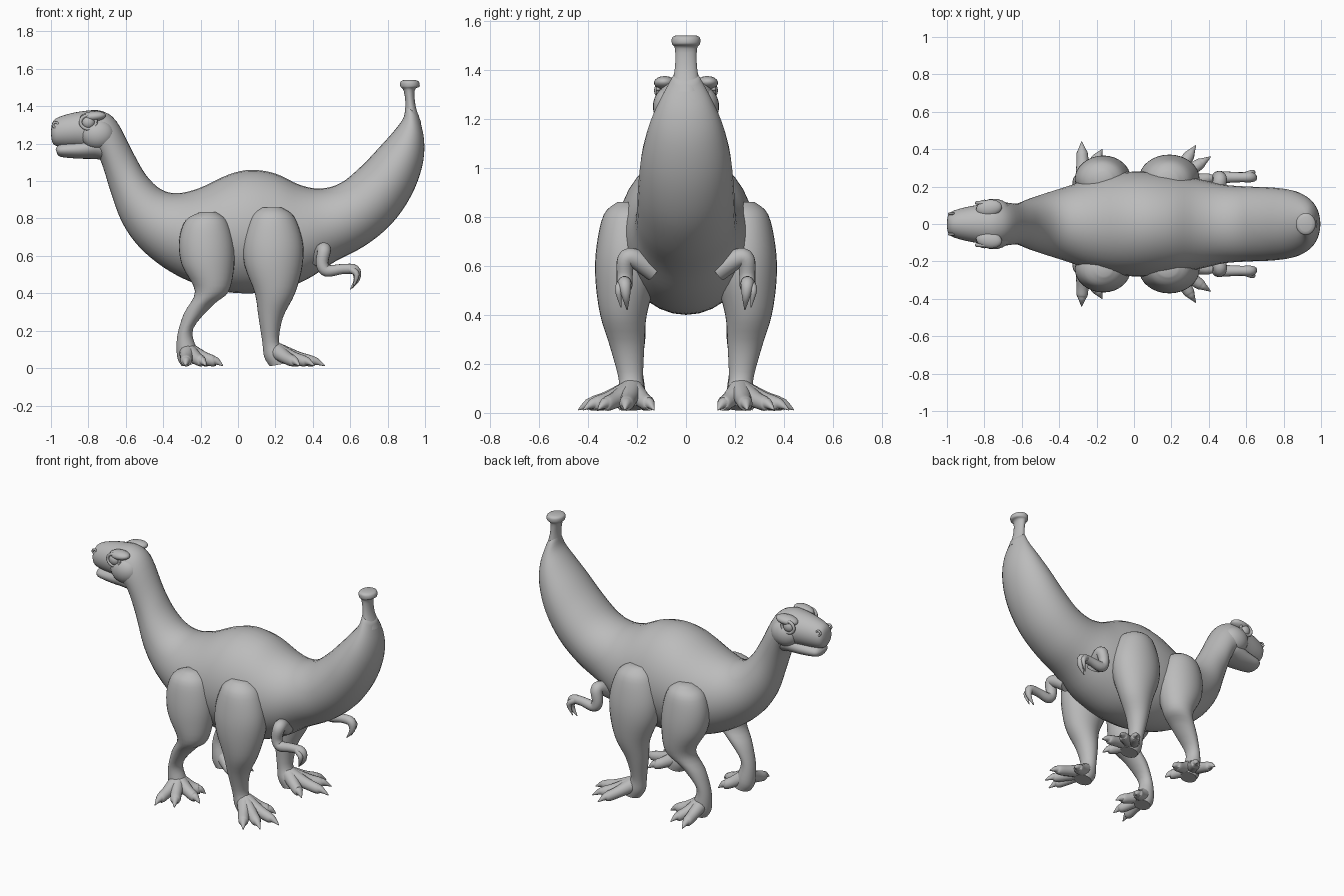
import bpy
import bmesh
from math import cos, sin, pi
from mathutils import Vector

default_cube = bpy.data.objects.get("Cube")
if default_cube:
    bpy.data.objects.remove(default_cube, do_unlink=True)

# One plain skin colour
skin = bpy.data.materials.new("plain_grey")
skin.use_nodes = True
skin_colour = (0.5, 0.5, 0.5, 1)
skin.diffuse_color = skin_colour
skin.node_tree.nodes["Principled BSDF"].inputs["Base Color"].default_value = skin_colour


def smooth_path(stations, steps=4):
    """Catmull-Rom interpolation through tuples of numbers."""
    pts = [stations[0], *stations, stations[-1]]
    result = []
    for a, b, c, d in zip(pts, pts[1:], pts[2:], pts[3:]):
        for i in range(steps):
            t = i / steps
            result.append([
                q + t / 2 * (r - p + t * (2 * p - 5 * q + 4 * r - s + t * (3 * q - p - 3 * r + s)))
                for p, q, r, s in zip(a, b, c, d)])
    result.append(list(stations[-1]))
    return result


def finish(obj, mirrored):
    obj.data.materials.append(skin)
    bpy.ops.object.select_all(action="DESELECT")
    obj.select_set(True)
    bpy.context.view_layer.objects.active = obj
    bpy.ops.object.shade_smooth_by_angle(angle=pi / 3)
    if mirrored:
        mirror = obj.modifiers.new("Mirror", "MIRROR")
        mirror.use_axis = (False, True, False)
    return obj


def skin_rings(name, rings, sides, mirrored):
    """Join rings given as (centre, first half axis, second half axis)."""
    bm = bmesh.new()
    loops = []
    for centre, u, v in rings:
        angles = [2 * pi * i / sides for i in range(sides)]
        loops.append([bm.verts.new(centre + u * cos(a) + v * sin(a)) for a in angles])
    for low, high in zip(loops, loops[1:]):
        for i in range(sides):
            j = (i + 1) % sides
            bm.faces.new((low[i], low[j], high[j], high[i]))
    bm.faces.new(loops[0])
    bm.faces.new(loops[-1])
    bmesh.ops.recalc_face_normals(bm, faces=bm.faces)
    mesh = bpy.data.meshes.new(name)
    bm.to_mesh(mesh)
    bm.free()
    obj = bpy.data.objects.new(name, mesh)
    bpy.context.collection.objects.link(obj)
    return finish(obj, mirrored)


def loft(name, stations, mirrored=False):
    """Stations: side outline points x, z and x, z, then half width, centre y."""
    rings = []
    for x1, z1, x2, z2, width, *y in smooth_path(stations):
        a = Vector((x1, y[0] if y else 0, z1))
        b = Vector((x2, y[0] if y else 0, z2))
        rings.append(((a + b) / 2, (a - b) / 2, Vector((0, width, 0))))
    return skin_rings(name, rings, 32, mirrored)


def tube(name, points, mirrored=True):
    """Points: x, y, z, radius."""
    path = smooth_path(points)
    centres = [Vector(p[:3]) for p in path]
    rings = []
    side = Vector((0.3, 1, 0.2))
    for i, c in enumerate(centres):
        along = centres[min(i + 1, len(path) - 1)] - centres[max(i - 1, 0)]
        along.normalize()
        side = (side - along * side.dot(along)).normalized()
        r = path[i][3]
        rings.append((c, side * r, along.cross(side) * r))
    return skin_rings(name, rings, 14, mirrored)


def ball(name, location, scale, tilt=(0, 0, 0)):
    """Mirrored ellipsoid with its shape stored in the mesh."""
    bpy.ops.mesh.primitive_uv_sphere_add(segments=24, ring_count=14, location=location, rotation=tilt)
    obj = bpy.context.object
    obj.name = name
    obj.scale = scale
    bpy.ops.object.transform_apply(location=True, rotation=True, scale=True)
    return finish(obj, True)


# Head, neck, trunk and fruit-shaped tail in one skin
loft("body", [
    (-1, 1.27, -1, 1.25, .02),
    (-.985, 1.325, -.985, 1.195, .06),
    (-.92, 1.355, -.92, 1.18, .085),
    (-.82, 1.375, -.82, 1.17, .105),
    (-.73, 1.375, -.75, 1.13, .12),
    (-.65, 1.32, -.72, 1.07, .115),
    (-.56, 1.15, -.68, .94, .11),
    (-.49, 1.03, -.62, .78, .135),
    (-.41, .955, -.53, .65, .165),
    (-.32, .935, -.4, .54, .2),
    (-.2, .965, -.25, .46, .245),
    (-.05, 1.035, -.08, .41, .275),
    (.07, 1.06, .07, .4, .28),
    (.2, 1.04, .22, .415, .265),
    (.33, .98, .37, .475, .24),
    (.44, .96, .52, .57, .21),
    (.55, .99, .68, .655, .2),
    (.66, 1.08, .82, .77, .195),
    (.76, 1.185, .925, .92, .18),
    (.84, 1.275, .985, 1.08, .145),
    (.885, 1.34, .995, 1.22, .1),
    (.895, 1.4, .965, 1.355, .05),
])

# Stalk with its flared cut end
loft("tail_stalk", [
    (.89, 1.34, .98, 1.31, .06),
    (.895, 1.42, .95, 1.4, .045),
    (.885, 1.485, .945, 1.485, .045),
    (.868, 1.505, .97, 1.505, .057),
    (.868, 1.53, .968, 1.53, .057),
    (.885, 1.54, .95, 1.54, .04),
])

# Lower jaw, set back under the upper lip
loft("lower_jaw", [
    (-.975, 1.17, -.97, 1.155, .03),
    (-.95, 1.2, -.95, 1.13, .065),
    (-.85, 1.22, -.85, 1.12, .085),
    (-.74, 1.25, -.74, 1.115, .1),
    (-.66, 1.2, -.69, 1.08, .07),
])

# Face details
ball("brow", (-.775, .085, 1.345), (.07, .045, .028), (0, -.1, .15))
ball("cheek", (-.75, .07, 1.25), (.09, .065, .08))
ball("eye", (-.8, .1, 1.315), (.036, .03, .036))
tube("eyelid", [(-.8 + .042 * cos(a), .113, 1.315 + .036 * sin(a), .009)
                for a in [i * pi / 6 for i in range(13)]])
tube("nostril", [(-.975 + .014 * cos(a), .055, 1.3 + .014 * sin(a), .006)
                 for a in [i * pi / 4 for i in range(9)]])

# Legs
loft("front_leg", [
    (-.2, .835, -.12, .835, .04, .24),
    (-.28, .79, -.06, .79, .095, .24),
    (-.315, .68, -.025, .68, .12, .24),
    (-.3, .55, -.02, .55, .12, .245),
    (-.23, .41, -.05, .41, .09, .255),
    (-.29, .29, -.13, .34, .07, .235),
    (-.325, .17, -.24, .21, .048, .225),
    (-.325, .06, -.22, .1, .055, .22),
    (-.3, .01, -.2, .03, .05, .22),
], True)
loft("rear_leg", [
    (.13, .86, .23, .86, .04, .24),
    (.07, .81, .3, .81, .1, .235),
    (.03, .68, .345, .68, .125, .24),
    (.035, .55, .345, .55, .125, .245),
    (.09, .4, .305, .4, .095, .255),
    (.11, .27, .24, .27, .07, .24),
    (.13, .14, .22, .14, .05, .225),
    (.14, .06, .26, .08, .055, .22),
    (.17, .01, .28, .03, .05, .22),
], True)

# Toes fan out from each ankle and end in claws
feet = {
    "front": (-.27, [(-.28, .44), (-.17, .4), (-.08, .27), (-.13, .14)]),
    "rear": (.2, [(.33, .42), (.41, .36), (.465, .25), (.36, .13)]),
}
for label, (ankle_x, tips) in feet.items():
    ankle = Vector((ankle_x, .22))
    for number, tip in enumerate(tips, 1):
        profile = [(.05, .09, .045), (.45, .055, .034), (.72, .038, .03), (.82, .036, .02), (1, .012, .002)]
        points = [(*ankle.lerp(Vector(tip), t), z, r) for t, z, r in profile]
        tube(f"{label}_toe_{number}", points)

# Small bent arms with a hooked claw and a thumb
tube("arm", [
    (.43, .13, .58, .045), (.455, .21, .63, .04), (.46, .245, .625, .036),
    (.45, .25, .56, .033), (.475, .25, .52, .032), (.56, .25, .53, .027),
    (.625, .25, .525, .027), (.635, .245, .475, .017), (.6, .24, .42, .002),
])
tube("thumb_claw", [(.6, .26, .53, .02), (.635, .275, .5, .015), (.615, .265, .43, .002)])
